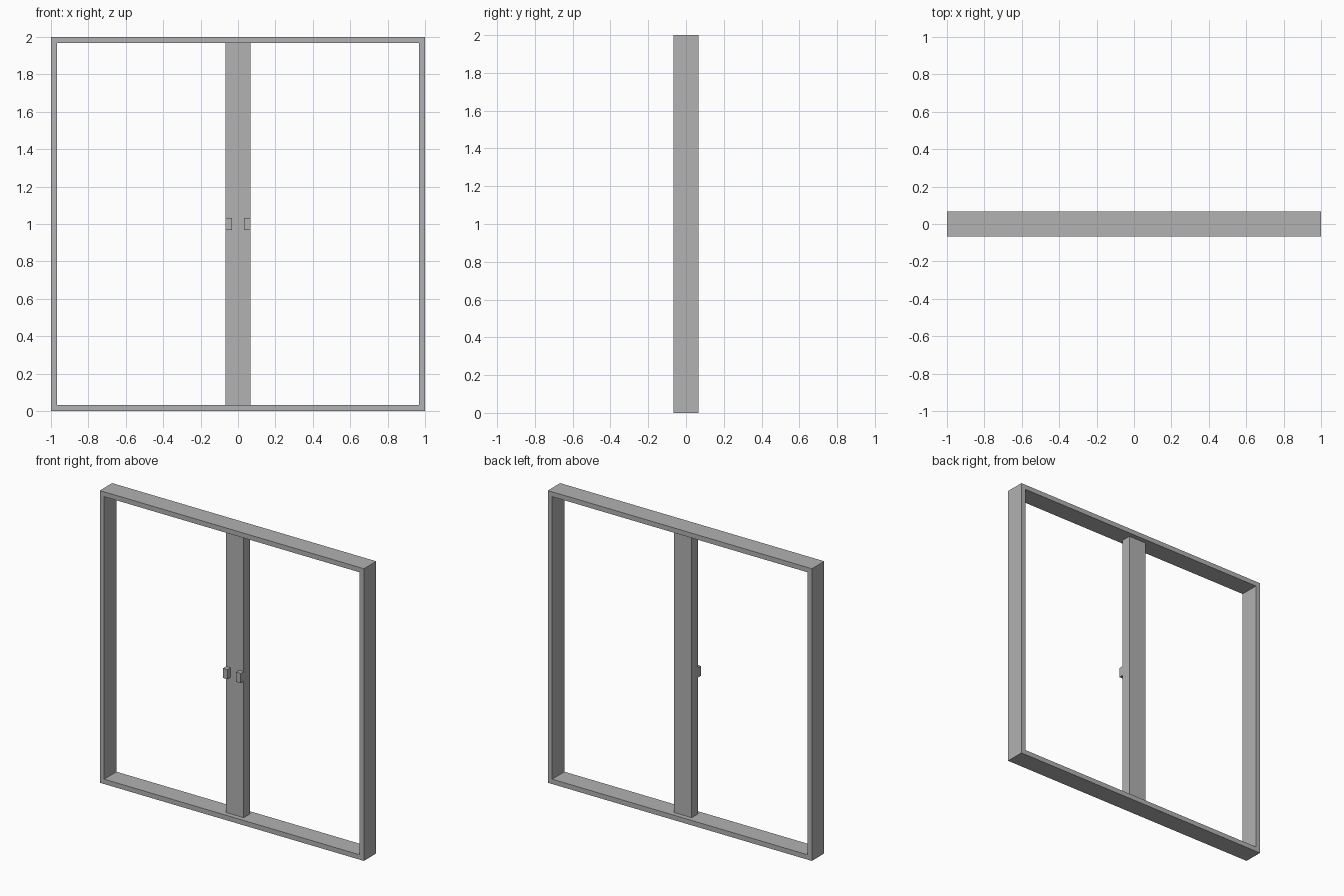
import bpy
import bmesh
from mathutils import Matrix, Vector

default = bpy.data.objects.get("Cube")
if default:
    bpy.data.objects.remove(default, do_unlink=True)

SIZE = 2.0            # outer width and height
BAR = SIZE / 60       # frame thickness, also the handle width
DEPTH = BAR * 4       # frame depth

grey = bpy.data.materials.new("plain grey")
grey.use_nodes = True
colour = (0.445, 0.445, 0.445, 1)
grey.diffuse_color = colour
grey.node_tree.nodes["Principled BSDF"].inputs["Base Color"].default_value = colour


def add_object(name, bm):
    bmesh.ops.recalc_face_normals(bm, faces=bm.faces)
    mesh = bpy.data.meshes.new(name)
    bm.to_mesh(mesh)
    bm.free()
    mesh.materials.append(grey)
    obj = bpy.data.objects.new(name, mesh)
    bpy.context.collection.objects.link(obj)
    return obj


def box(name, centre, size):
    bm = bmesh.new()
    matrix = Matrix.Translation(centre) @ Matrix.Diagonal(Vector(size).to_4d())
    bmesh.ops.create_cube(bm, size=1, matrix=matrix)
    return add_object(name, bm)


# Outer frame: a square ring given depth
bm = bmesh.new()
half = SIZE / 2
corners = [(-half, 0), (half, 0), (half, SIZE), (-half, SIZE)]
pane = bm.faces.new([bm.verts.new((x, 0, z)) for x, z in corners])
bm.normal_update()
bmesh.ops.inset_individual(bm, faces=[pane], thickness=BAR, use_even_offset=True)
bmesh.ops.delete(bm, geom=[pane], context='FACES')
frame = add_object("outer_frame", bm)
solid = frame.modifiers.new("depth", 'SOLIDIFY')
solid.thickness = DEPTH
solid.offset = 0

# Central post between the top and bottom rails
box("centre_post", (0, 0, half), (DEPTH, DEPTH / 2, SIZE - 2 * BAR))

# Pair of handles on the front of the post
for side, name in ((-1, "right_handle"), (1, "left_handle")):
    box(name, (side * BAR * 1.5, -BAR * 1.5, half), (BAR, BAR, BAR * 2))
